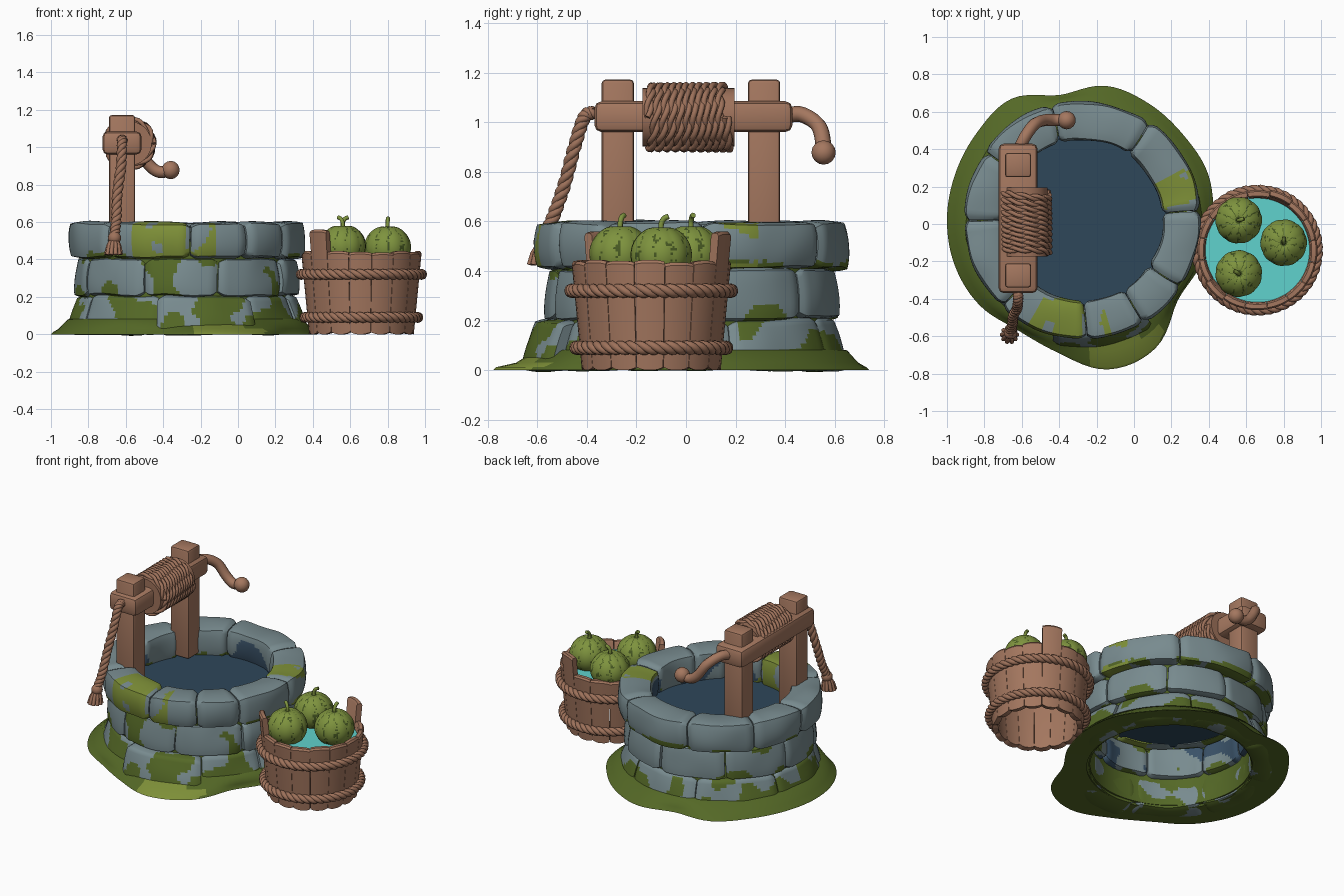
import bpy, bmesh, math, random
from mathutils import Vector, Matrix, noise

random.seed(4)
if "Cube" in bpy.data.objects:
    bpy.data.objects.remove(bpy.data.objects["Cube"])


def material(name, *rgb):
    lin = [((c / 255 + 0.055) / 1.055) ** 2.4 for c in rgb] + [1]
    m = bpy.data.materials.new(name)
    m.use_nodes = True
    m.diffuse_color = lin
    m.node_tree.nodes["Principled BSDF"].inputs["Base Color"].default_value = lin
    return m


STONE = material("grey stone", 120, 139, 143)
MOSS = material("dark moss", 84, 104, 38)
LIGHT_MOSS = material("light moss", 126, 144, 56)
WET = material("wet stone", 58, 82, 104)
WOOD = material("wood", 164, 119, 95)
ROPE = material("rope", 157, 113, 90)
WATER = material("deep water", 46, 71, 90)
CLEAR = material("bright water", 96, 210, 205)
RIND = material("melon rind", 126, 147, 62)
STRIPE = material("melon stripe", 70, 88, 34)
WELL, BUCKET = Vector((-0.28, 0.02, 0)), Vector((0.66, -0.14, 0))


def smooth_shade(ob, angle=40):
    bpy.ops.object.select_all(action='DESELECT')
    ob.select_set(True)
    bpy.context.view_layer.objects.active = ob
    bpy.ops.object.shade_smooth_by_angle(angle=math.radians(angle))


def finish(bm, name, mats, rule=None, angle=40):
    bmesh.ops.recalc_face_normals(bm, faces=bm.faces)
    if rule:
        for f in bm.faces:
            f.material_index = rule(f.calc_center_median(), f.normal)
    me = bpy.data.meshes.new(name)
    bm.to_mesh(me)
    bm.free()
    for m in mats:
        me.materials.append(m)
    ob = bpy.data.objects.new(name, me)
    bpy.context.collection.objects.link(ob)
    smooth_shade(ob, angle)
    return ob


def loft(bm, rings, closed=False):
    rows = [[bm.verts.new(p) for p in ring] for ring in rings]
    n = len(rows[0])
    for a, b in zip(rows, rows[1:] + (rows[:1] if closed else [])):
        for j in range(n):
            bm.faces.new((a[j], a[(j + 1) % n], b[(j + 1) % n], b[j]))
    if not closed:
        bm.faces.new(rows[0])
        bm.faces.new(rows[-1])


def polar(centre, r, a, z):
    return centre + Vector((r * math.cos(a), r * math.sin(a), z))


def arc(bm, profile, a0, a1, centre, steps, end=1.0, wobble=0.0):
    # Sweep a closed (radius, height) profile through an angle, softening the ends
    mr, mz = (sum(p[k] for p in profile) / len(profile) for k in (0, 1))
    rings = []
    for i in range(steps + 1):
        a = math.radians(a0 + (a1 - a0) * i / steps)
        s = (end, (end + 2) / 3, 1)[min(i, steps - i, 2)]
        ring = []
        for r, z in profile:
            p = polar(centre, mr + (r - mr) * s, a, mz + (z - mz) * s)
            ring.append(p + noise.noise_vector(p * 5) * wobble)
        rings.append(ring)
    loft(bm, rings)


def rounded(r0, r1, z0, z1, lean=0.0, m=10):
    # Softened box profile; lean pulls the upper outside inward
    pts = []
    for side in range(4):
        for k in range(m):
            u, v = 2 * k / m - 1, -1
            for _ in range(side):
                u, v = -v, u
            cu, cv = u * math.sqrt(1 - v * v / 2), v * math.sqrt(1 - u * u / 2)
            u, v = 0.62 * u + 0.38 * cu, 0.62 * v + 0.38 * cv
            r = (r0 + r1) / 2 + u * (r1 - r0) / 2
            pts.append((r - lean * (u + 1) / 2 * (v + 1) / 2, (z0 + z1) / 2 + v * (z1 - z0) / 2))
    return pts


def catmull(pts, n, closed=False):
    pts = [Vector(p) for p in pts]
    ext = [pts[-1]] + pts + pts[:2] if closed else [2 * pts[0] - pts[1]] + pts + [2 * pts[-1] - pts[-2]]
    out = []
    for a, b, c, d in zip(ext, ext[1:], ext[2:], ext[3:]):
        for t in (k / n for k in range(n)):
            out.append(0.5 * (2 * b + (c - a) * t + (2 * a - 5 * b + 4 * c - d) * t * t + (3 * b - a - 3 * c + d) * t ** 3))
    return out if closed else out + [pts[-1]]


def tubes(name, paths, radius, mat, cyclic=False):
    cu = bpy.data.curves.new(name, 'CURVE')
    cu.dimensions = '3D'
    cu.bevel_depth, cu.bevel_resolution, cu.use_fill_caps = radius, 2, True
    for path in paths:
        sp = cu.splines.new('POLY')
        sp.points.add(len(path) - 1)
        for q, p in zip(sp.points, path):
            q.co = (*p, 1)
        sp.use_cyclic_u = cyclic
    cu.materials.append(mat)
    ob = bpy.data.objects.new(name, cu)
    bpy.context.collection.objects.link(ob)
    bpy.ops.object.select_all(action='DESELECT')
    ob.select_set(True)
    bpy.context.view_layer.objects.active = ob
    bpy.ops.object.convert(target='MESH')
    smooth_shade(bpy.context.view_layer.objects.active, 50)


def rope(name, path, radius, turns, ref, strands=3, cyclic=False):
    # Twist several strands around a path
    n, out = len(path), [[] for _ in range(strands)]
    for i, p in enumerate(path):
        t = path[(i + 1) % n] - path[i - 1] if cyclic else path[min(i + 1, n - 1)] - path[max(i - 1, 0)]
        u = Vector(ref).cross(t).normalized()
        v = t.normalized().cross(u)
        for k in range(strands):
            a = math.tau * (turns * i / n + k / strands)
            out[k].append(p + (u * math.cos(a) + v * math.sin(a)) * radius * 0.5)
    tubes(name, out, radius * 0.58, ROPE, cyclic)


def box(name, lo, hi, bevel, mat):
    lo, hi = Vector(lo), Vector(hi)
    bm = bmesh.new()
    bmesh.ops.create_cube(bm, size=1, matrix=Matrix.Translation((lo + hi) / 2) @ Matrix.Diagonal((*(hi - lo), 1)))
    bmesh.ops.bevel(bm, geom=bm.edges[:], offset=bevel, segments=2, profile=0.5, affect='EDGES')
    return finish(bm, name, [mat], angle=30)


def ball(name, centre, r, mat):
    bm = bmesh.new()
    bmesh.ops.create_uvsphere(bm, u_segments=14, v_segments=8, radius=r, matrix=Matrix.Translation(centre))
    finish(bm, name, [mat], angle=60)


def disc(name, centre, r, z, mat):
    bm = bmesh.new()
    bmesh.ops.create_circle(bm, cap_ends=True, segments=48, radius=r, matrix=Matrix.Translation(centre + Vector((0, 0, z))))
    finish(bm, name, [mat])


# Well courses: stones coloured by noise, height and facing
def patch(c, scale):
    return noise.noise(c * scale + Vector((3, 7, 1)))


def top_rule(c, n):
    d = c - WELL
    a = math.degrees(math.atan2(d.y, d.x)) % 360
    if d.xy.length < 0.47 and c.z < 0.55 and patch(c, 5) > 0.12:
        return 3
    if patch(c, 7) > -0.12 and (4 < a < 26 or 243 < a < 285):
        return 2
    return 1 if c.z < 0.44 and patch(c, 6) > 0.2 else 0


def middle_rule(c, n):
    edge = abs(c.z - 0.3) * 3
    if (c - WELL).xy.length < 0.5 and patch(c, 5) < -0.2:
        return 3
    return 1 if patch(c, 5) + edge > 0.36 else 0


def bottom_rule(c, n):
    return 1 if patch(c, 6) > (c.z - 0.1) * 2.2 - 0.12 else 0


courses = [
    ("bottom_stones", (0.50, 0.655, 0.0, 0.205), 0.07, (15, 62, 110, 160, 208, 256, 304, 340), bottom_rule),
    ("middle_stones", (0.46, 0.605, 0.2, 0.41), 0.02, (8, 48, 85, 128, 168, 205, 247, 288, 330), middle_rule),
    ("top_stones", (0.43, 0.63, 0.405, 0.6), 0.0, (5, 55, 105, 145, 180, 228, 272, 301, 326), top_rule),
]
for name, (r0, r1, z0, z1), lean, seams, rule in courses:
    bm = bmesh.new()
    for a, b in zip(seams, seams[1:] + (seams[0] + 360,)):
        grow = 0.045 if a == 256 else random.uniform(-0.012, 0.012)
        arc(bm, rounded(r0, r1 + grow, z0, z1, lean), a + 0.3, b - 0.3, WELL, int((b - a) / 1.8), 0.82, 0.012)
    finish(bm, name, [STONE, MOSS, LIGHT_MOSS, WET], rule, 50)

# Mortar core and water
bm = bmesh.new()
arc(bm, [(0.50, 0.02), (0.56, 0.02), (0.56, 0.55), (0.50, 0.55)], 0, 360, WELL, 64)
finish(bm, "mortar_core", [MOSS])
disc("well_water", WELL, 0.47, 0.42, WATER)

# Uneven moss skirt around the base
radii = (.70, .72, .71, .72, .73, .68, .75, .73, .72, .72, .72, .71, .68, .72, .81, .79, .67, .68)
outline = catmull([(r, 0, 0) for r in radii], 6, True)
bm = bmesh.new()
rings = []
for i, p in enumerate(outline):
    R, a = p.x, math.tau * i / len(outline)
    section = ((R, 0), (R - 0.012, 0.012), (0.4 * R + 0.39, 0.03), (0.63, 0.08), (0.53, 0.09), (0.52, 0.005))
    rings.append([polar(WELL, r, a, z) for r, z in section])
loft(bm, rings, True)
finish(bm, "moss_skirt", [MOSS, LIGHT_MOSS],
       lambda c, n: int(c.y < -0.57 and -0.25 < c.x < 0.15 and n.z > 0.3), 60)

# Windlass frame
for name, y in (("front_post", -0.275), ("back_post", 0.315)):
    box(name, (-0.69, y - 0.065, 0.43), (-0.55, y + 0.065, 1.172), 0.015, WOOD)
box("windlass_beam", (-0.725, -0.37, 0.96), (-0.515, 0.43, 1.085), 0.03, WOOD)
drum = Vector((-0.58, 0, 1.02))
bm = bmesh.new()
bmesh.ops.create_cone(bm, cap_ends=True, segments=32, radius1=0.118, radius2=0.118, depth=0.37,
                      matrix=Matrix.Translation(drum + Vector((0, 0.01, 0))) @ Matrix.Rotation(math.pi / 2, 4, 'X'))
finish(bm, "rope_drum", [ROPE])
turns = 11
coil = []
for i in range(turns * 36 + 1):
    a = math.tau * i / 36
    wander = 0.012 * math.sin(a + 0.4 * i / 36)
    coil.append(drum + Vector((0.124 * math.cos(a), -0.155 + 0.33 * i / (turns * 36) + wander, 0.124 * math.sin(a))))
rope("wound_rope", coil, 0.02, turns * 5, (0, 1, 0), 2)

# Crank handle
crank = [(-0.61, 0.41, 1.03), (-0.58, 0.47, 1.03), (-0.53, 0.535, 0.985), (-0.475, 0.555, 0.905),
         (-0.42, 0.555, 0.868), (-0.35, 0.555, 0.878)]
tubes("crank", [catmull(crank, 6)], 0.032, WOOD)
ball("crank_knob", (-0.36, 0.555, 0.878), 0.049, WOOD)

# Hanging rope with a tassel
hang = [(-0.62, -0.37, 1.04), (-0.62, -0.41, 1.02), (-0.625, -0.45, 0.9), (-0.645, -0.49, 0.75),
        (-0.65, -0.535, 0.62), (-0.66, -0.575, 0.53)]
rope("hanging_rope", catmull(hang, 12), 0.027, 6, (1, 0, 0))
ball("tassel_knot", (-0.66, -0.58, 0.515), 0.036, ROPE)
tassel = []
for k in range(10):
    a = math.tau * k / 10
    out = Vector((math.cos(a), math.sin(a), 0))
    tassel.append([Vector((-0.662, -0.58, 0.51)) + out * 0.012, Vector((-0.664, -0.588, 0.47)) + out * 0.03,
                   Vector((-0.666, -0.592, 0.425)) + out * 0.04])
tubes("tassel", tassel, 0.012, ROPE)

# Bucket staves, two of them raised as handles
bm = bmesh.new()
count = 16
for k in range(count):
    a = 360 * k / count + 10
    raised = k in (2, 9)
    z = 0.56 if raised else 0.44 + random.uniform(-0.006, 0.006)
    r, flat = 0.285 + 0.04 * z / 0.44, 0.012
    stave = [(0.245, 0.005), (0.28, 0.0), (r - 0.004, z - flat), (r - flat, z), (r - 0.035, z), (r - 0.043, z - flat)]
    arc(bm, stave, a + 0.2, a + 360 / count - 0.2, BUCKET, 6, 0.96)
finish(bm, "bucket_staves", [WOOD], angle=35)
for name, r, z in (("upper_bucket_rope", 0.322, 0.32), ("lower_bucket_rope", 0.302, 0.09)):
    ring = [polar(BUCKET, r, math.tau * i / 240, z) for i in range(240)]
    rope(name, ring, 0.027, 16, (0, 0, 1), 3, True)
disc("bucket_water", BUCKET, 0.29, 0.385, CLEAR)


# Melons with ribs, jagged stripes and curled stems
def melon(name, x, y, z, phase):
    bm = bmesh.new()
    bmesh.ops.create_uvsphere(bm, u_segments=80, v_segments=40, radius=0.124)
    for v in bm.verts:
        a = math.atan2(v.co.y, v.co.x) + phase
        v.co.xy *= 0.985 + 0.025 * abs(math.sin(5 * a))
        v.co.z *= 0.95 - 0.1 * math.exp(-(v.co.xy.length / 0.03) ** 2)

    def rule(c, n):
        a = math.atan2(c.y, c.x) + phase
        wave = abs(math.sin(5 * a + 1.4 * noise.noise(c * 40)))
        return int(wave < 0.17 or c.xy.length < 0.02)
    ob = finish(bm, name, [RIND, STRIPE], rule, 50)
    ob.location = (x, y, z)
    base = Vector((x, y, z + 0.095))
    bend = Vector((math.cos(phase), math.sin(phase), 0)) * 0.03
    stem = [base, base + Vector((0, 0, 0.03)), base + bend * 0.4 + Vector((0, 0, 0.052)), base + bend + Vector((0, 0, 0.06))]
    tubes(name + "_stem", [catmull(stem, 4)], 0.011, RIND)


melon("back_melon", 0.56, 0.02, 0.47, 0.3)
melon("side_melon", 0.80, -0.10, 0.465, 1.5)
melon("front_melon", 0.56, -0.265, 0.47, 2.6)
